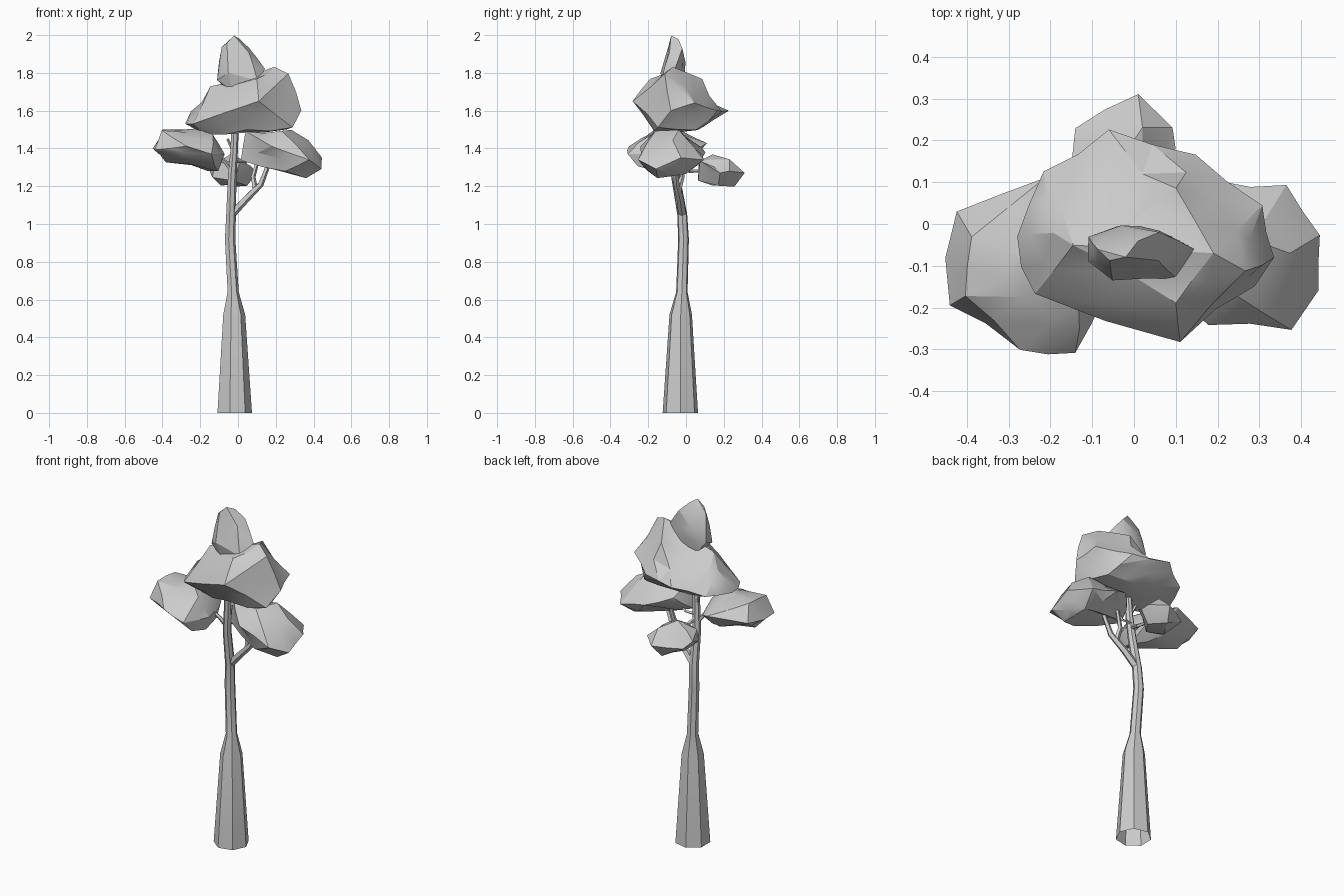
import bpy, bmesh, math, random
from mathutils import Vector

random.seed(4)


def finish(name, bm, angle):
    bmesh.ops.recalc_face_normals(bm, faces=bm.faces)
    me = bpy.data.meshes.new(name)
    bm.to_mesh(me)
    bm.free()
    ob = bpy.data.objects.new(name, me)
    bpy.context.collection.objects.link(ob)
    bpy.ops.object.select_all(action='DESELECT')
    bpy.context.view_layer.objects.active = ob
    ob.select_set(True)
    bpy.ops.object.shade_smooth_by_angle(angle=math.radians(angle))
    return ob


def tube(name, path, sides, upright=False):
    """Open tapered tube through (x, y, z, radius) points."""
    bm = bmesh.new()
    pts = [Vector(p[:3]) for p in path]
    rings = []
    for i, p in enumerate(pts):
        t = pts[min(i + 1, len(pts) - 1)] - pts[max(i - 1, 0)]
        if upright:
            t = Vector((0, 0, 1))
        q = Vector((0, 0, 1)).rotation_difference(t)
        ring = []
        for k in range(sides):
            a = 2 * math.pi * k / sides
            off = Vector((math.cos(a), math.sin(a), 0)) * path[i][3]
            ring.append(bm.verts.new(p + q @ off))
        rings.append(ring)
    for a, b in zip(rings, rings[1:]):
        for k in range(sides):
            j = (k + 1) % sides
            bm.faces.new((a[k], a[j], b[j], b[k]))
    return finish(name, bm, 25)


def clump(name, corners, rough=0.012, dent=None):
    """Faceted leaf mass wrapped around its corner points, with uneven facets.
    dent = (centre, radius, push) presses a hollow into the surface."""
    bm = bmesh.new()
    for c in corners:
        bm.verts.new(c)
    bmesh.ops.convex_hull(bm, input=bm.verts)
    loose = [v for v in bm.verts if not v.link_faces]
    bmesh.ops.delete(bm, geom=loose, context='VERTS')
    old = set(bm.verts)
    edges = [e for e in bm.edges if e.calc_length() > 0.13]
    bmesh.ops.subdivide_edges(bm, edges=edges, cuts=1, use_grid_fill=True)
    bmesh.ops.triangulate(bm, faces=bm.faces)
    bmesh.ops.recalc_face_normals(bm, faces=bm.faces)
    bm.normal_update()
    for v in bm.verts:
        if v not in old:
            v.co += v.normal * random.uniform(-rough, rough)
            if dent:
                d = (v.co - Vector(dent[0])).length / dent[1]
                v.co += Vector(dent[2]) * max(0, 1 - d)
    return finish(name, bm, 25)


# Trunk, flared at the foot and open underneath
tube("trunk", [(-0.022, -0.03, 0, 0.096), (-0.023, -0.028, 0.52, 0.061),
               (-0.027, -0.022, 0.64, 0.031), (-0.043, -0.013, 0.92, 0.029),
               (-0.038, -0.02, 1.05, 0.027), (-0.032, -0.055, 1.25, 0.024),
               (-0.022, -0.065, 1.38, 0.021), (-0.015, -0.07, 1.54, 0.02)], 7, True)

# Branches
tube("right_branch", [(-0.035, -0.02, 1.05, 0.022), (0.04, -0.03, 1.13, 0.02),
                      (0.12, -0.05, 1.21, 0.016), (0.17, -0.06, 1.34, 0.012)], 5)
tube("right_fork", [(0.09, -0.04, 1.18, 0.016), (0.08, -0.02, 1.25, 0.013),
                    (0.11, -0.01, 1.36, 0.01)], 5)
tube("left_branch", [(-0.03, -0.055, 1.28, 0.014), (-0.07, -0.07, 1.33, 0.011),
                     (-0.14, -0.09, 1.39, 0.009)], 5)
tube("left_twig", [(-0.022, -0.065, 1.38, 0.009), (-0.055, -0.05, 1.45, 0.007)], 4)
tube("back_branch", [(-0.03, -0.055, 1.31, 0.012), (-0.01, 0.02, 1.28, 0.01),
                     (-0.03, 0.1, 1.28, 0.008)], 5)
tube("upper_twig", [(-0.03, -0.05, 1.33, 0.009), (0.04, -0.05, 1.33, 0.008),
                    (0.09, -0.05, 1.38, 0.007)], 4)

# Leaf masses
clump("crown_top", [(-0.02, -0.08, 2.0), (-0.09, -0.06, 1.94), (0.01, -0.04, 1.98),
                    (0.06, -0.09, 1.91), (-0.115, -0.09, 1.76), (-0.11, -0.03, 1.78),
                    (-0.05, -0.13, 1.80), (0.10, -0.128, 1.76), (0.14, -0.06, 1.82),
                    (-0.03, 0.0, 1.86), (0.06, -0.02, 1.93), (0.06, -0.02, 1.72),
                    (-0.05, -0.02, 1.70), (-0.03, -0.11, 1.70), (-0.06, -0.09, 1.96)], 0.006)

clump("crown_body", [(-0.28, -0.03, 1.53), (-0.20, -0.02, 1.65), (-0.14, -0.05, 1.72),
                     (-0.21, 0.12, 1.55), (-0.06, 0.225, 1.60), (0.15, 0.17, 1.60),
                     (0.10, 0.08, 1.76), (0.19, -0.07, 1.83), (0.26, -0.11, 1.79),
                     (0.30, 0.04, 1.64), (0.335, -0.08, 1.60), (0.29, -0.15, 1.51),
                     (0.11, -0.28, 1.65), (0.10, -0.19, 1.77), (-0.10, -0.19, 1.61),
                     (-0.24, -0.17, 1.53), (-0.18, -0.10, 1.48), (0.05, -0.18, 1.49),
                     (0.05, 0.07, 1.49), (0.22, 0.05, 1.50)],
      0.012, ((-0.02, 0.1, 1.68), 0.15, (0.0, -0.05, -0.05)))

clump("left_leaves", [(-0.45, -0.20, 1.39), (-0.43, 0.035, 1.41), (-0.40, -0.17, 1.49),
                      (-0.39, -0.03, 1.50), (-0.22, -0.10, 1.51), (-0.21, 0.12, 1.43),
                      (-0.27, -0.29, 1.41), (-0.14, -0.31, 1.37), (-0.13, -0.18, 1.48),
                      (-0.06, -0.17, 1.37), (-0.10, -0.15, 1.27), (-0.12, -0.26, 1.30),
                      (-0.38, -0.10, 1.33), (-0.22, -0.02, 1.31), (-0.11, 0.02, 1.38)])

clump("right_leaves", [(0.02, -0.09, 1.34), (0.04, -0.10, 1.49), (0.06, 0.03, 1.43),
                       (0.20, 0.11, 1.38), (0.28, -0.04, 1.49), (0.36, 0.085, 1.34),
                       (0.435, -0.03, 1.35), (0.445, -0.16, 1.29), (0.375, -0.25, 1.34),
                       (0.18, -0.235, 1.41), (0.23, -0.16, 1.49), (0.36, -0.15, 1.25),
                       (0.25, -0.20, 1.28), (0.15, -0.03, 1.32), (0.37, -0.07, 1.44),
                       (0.34, 0.0, 1.26)])

clump("back_leaves", [(0.01, 0.31, 1.27), (-0.15, 0.235, 1.26), (-0.16, 0.15, 1.28),
                      (0.09, 0.23, 1.28), (0.10, 0.18, 1.27), (-0.04, 0.14, 1.36),
                      (0.02, 0.23, 1.34), (-0.02, 0.26, 1.19), (0.05, 0.17, 1.20),
                      (-0.09, 0.14, 1.21), (-0.03, 0.065, 1.23), (0.02, 0.065, 1.34),
                      (-0.13, 0.08, 1.25), (-0.12, 0.08, 1.31)])
